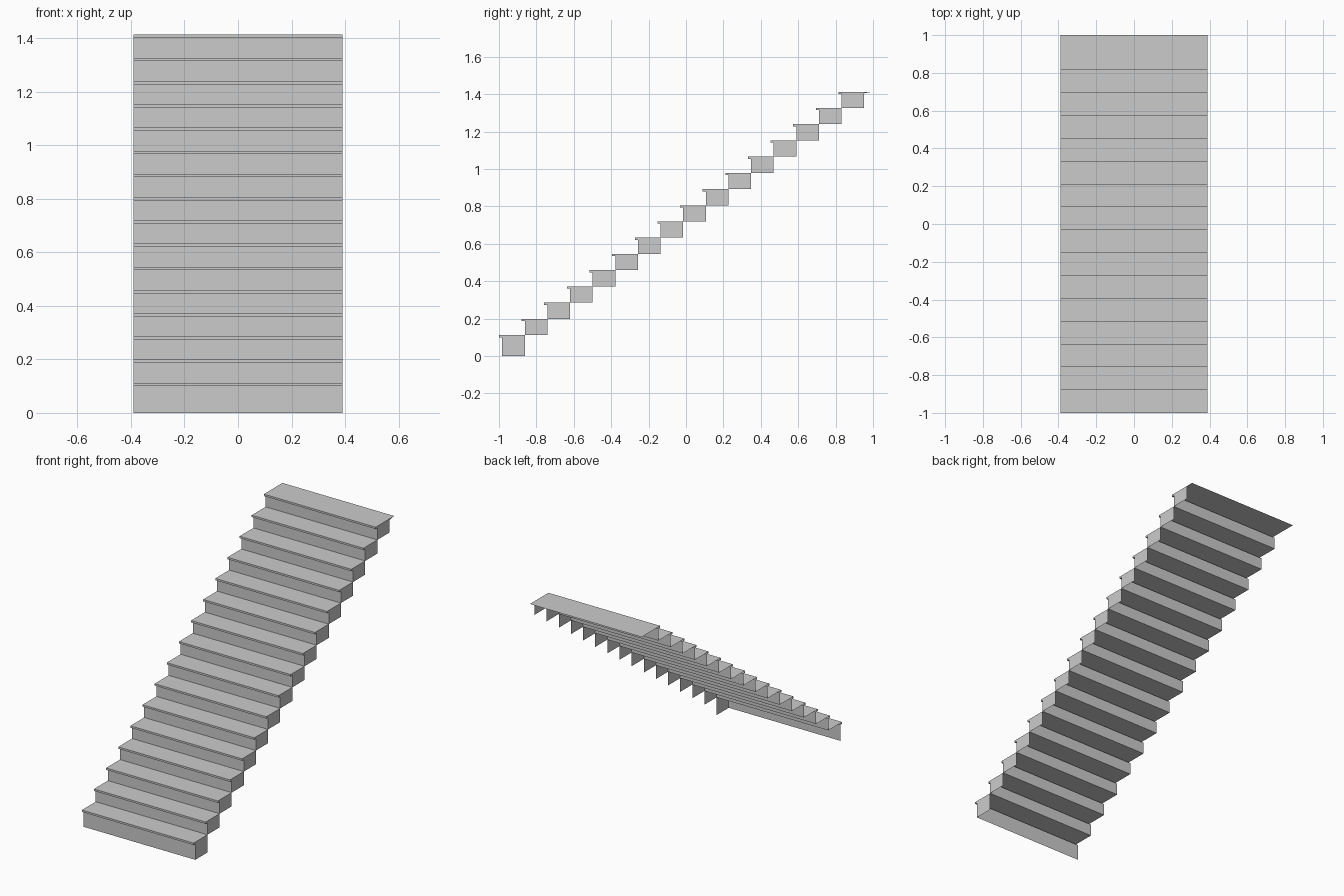
import bpy, bmesh

if "Cube" in bpy.data.objects:
    bpy.data.objects.remove(bpy.data.objects["Cube"])

STEPS, RUN, RISE = 16, 0.121, 0.0867
HALF_W, FIRST_TOP = 0.39, 0.112
NOSE, LIP = 0.017, 0.012


def finish(name, bm):
    mesh = bpy.data.meshes.new(name)
    bm.to_mesh(mesh)
    bm.free()
    obj = bpy.data.objects.new(name, mesh)
    bpy.context.collection.objects.link(obj)


# folded sheet: riser, nosing underside, nosing lip, tread for each step
profile = [(-1 + NOSE, 0)]
for i in range(STEPS):
    y, z = -1 + i * RUN, FIRST_TOP + i * RISE
    back = 1.0 if i == STEPS - 1 else y + RUN + NOSE
    profile += [(y + NOSE, z - LIP), (y, z - LIP), (y, z), (back, z)]

bm = bmesh.new()
left = [bm.verts.new((-HALF_W, y, z)) for y, z in profile]
right = [bm.verts.new((HALF_W, y, z)) for y, z in profile]
for i in range(len(profile) - 1):
    bm.faces.new((left[i], right[i], right[i + 1], left[i + 1]))
finish("treads_and_risers", bm)

# stepped end panels on the right side only; the back and left are open
bm = bmesh.new()
for i in range(STEPS):
    y, z = -1 + i * RUN, FIRST_TOP + i * RISE
    base = 0 if i == 0 else z - RISE
    front, back = y + NOSE, y + NOSE + RUN
    shape = [(front, base), (back, base), (back, z), (y, z), (y, z - LIP), (front, z - LIP)]
    if i == STEPS - 1:
        shape[2:3] = [(back, z - 0.008), (1.0, z)]
    bm.faces.new([bm.verts.new((HALF_W, a, b)) for a, b in shape])
finish("right_end_panels", bm)
